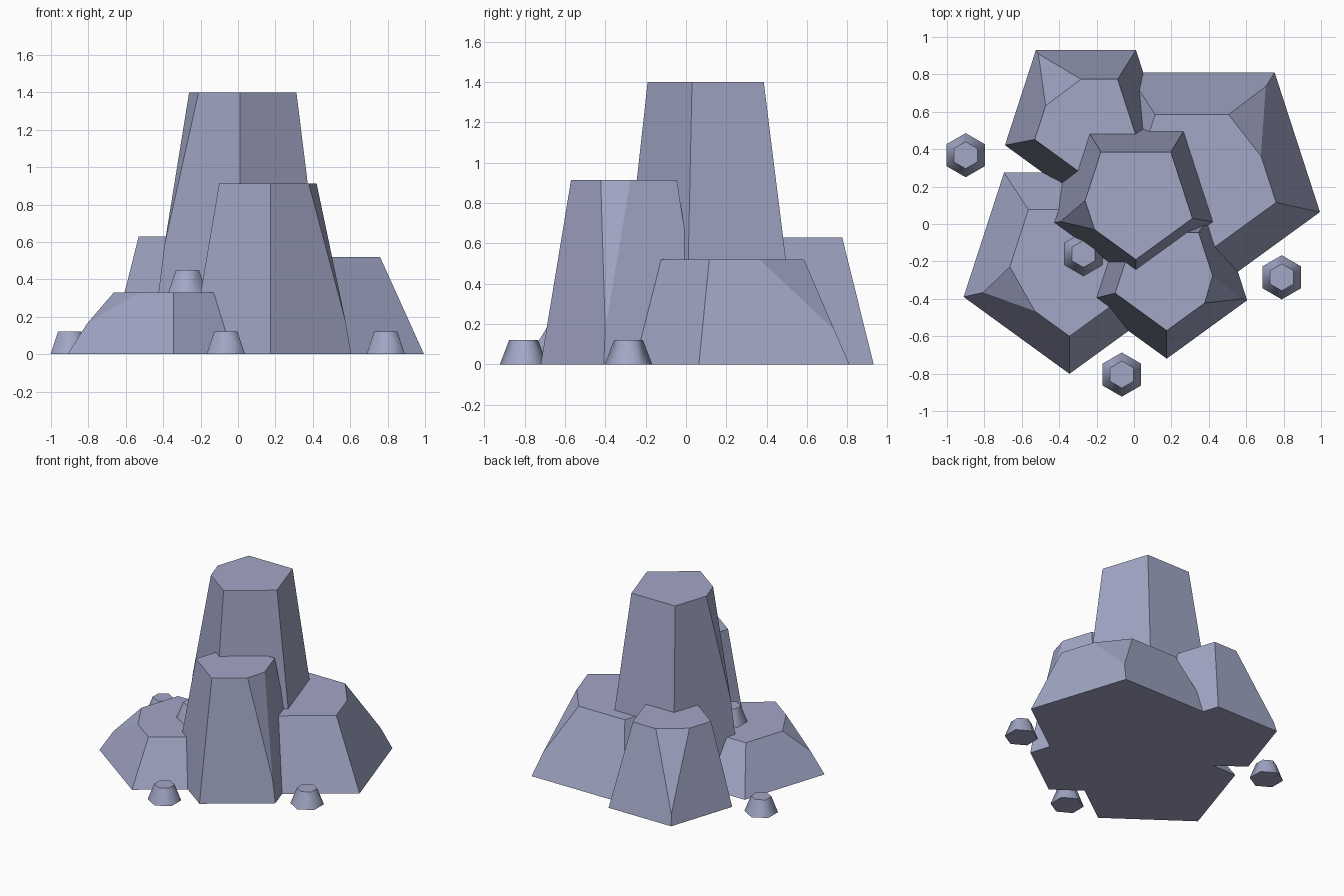
import bpy, bmesh, math
from mathutils import Vector

if "Cube" in bpy.data.objects:
    bpy.data.objects.remove(bpy.data.objects["Cube"])

stone = bpy.data.materials.new("blue_grey_stone")
stone.diffuse_color = (0.36, 0.385, 0.56, 1)
stone.use_nodes = True
stone.node_tree.nodes["Principled BSDF"].inputs["Base Color"].default_value = stone.diffuse_color


def ring(cx, cy, z, radius, sides):
    # regular polygon with one corner pointing to the front (-y)
    return [Vector((cx + radius * math.sin(2 * math.pi * i / sides),
                    cy - radius * math.cos(2 * math.pi * i / sides), z))
            for i in range(sides)]


def hull_object(name, points):
    # closed flat-faced solid around the points
    bm = bmesh.new()
    for p in points:
        bm.verts.new(p)
    bmesh.ops.convex_hull(bm, input=bm.verts[:])
    bmesh.ops.dissolve_limit(bm, angle_limit=math.radians(1),
                             verts=bm.verts[:], edges=bm.edges[:])
    bmesh.ops.recalc_face_normals(bm, faces=bm.faces[:])
    mesh = bpy.data.meshes.new(name)
    bm.to_mesh(mesh)
    bm.free()
    mesh.materials.append(stone)
    ob = bpy.data.objects.new(name, mesh)
    bpy.context.collection.objects.link(ob)
    return ob


def rock(name, x, y, radius, top_y, top_radius, height, corner, before, after, down):
    # five-sided tapered rock; one top corner is chipped off, the chip running
    # to shares of the two top edges and of the slanted edge below the corner
    low = ring(x, y, 0, radius, 5)
    high = ring(x, top_y, height, top_radius, 5)
    c = high[corner]
    chip = [c.lerp(high[corner - 1], before),
            c.lerp(high[(corner + 1) % 5], after),
            c.lerp(low[corner], down)]
    high.pop(corner)
    return hull_object(name, low + high + chip)


# Big rocks
rock("tall_centre_rock", 0.01, 0.155, 0.50, 0.128, 0.318, 1.40, 4, 0.27, 0.27, 0.585)
rock("front_rock", 0.175, -0.268, 0.452, -0.28, 0.29, 0.913, 1, 0.265, 0.29, 0.81)
rock("right_rock", 0.36, 0.27, 0.667, 0.245, 0.42, 0.52, 2, 0.47, 0.205, 0.67)
rock("back_rock", -0.257, 0.562, 0.455, 0.541, 0.288, 0.63, 3, 0.42, 0.44, 0.87)
rock("left_rock", -0.345, -0.206, 0.595, -0.226, 0.374, 0.33, 4, 0.27, 0.48, 0.5)

# Small pebbles with softly shaded sides
for n, (x, y, z) in enumerate([(-0.90, 0.368, 0), (0.79, -0.285, 0),
                               (-0.065, -0.805, 0), (-0.27, -0.16, 0.33)]):
    ob = hull_object(f"pebble_{n + 1}",
                     ring(x, y, z, 0.118, 6) + ring(x, y, z + 0.12, 0.072, 6))
    bpy.ops.object.select_all(action='DESELECT')
    ob.select_set(True)
    bpy.context.view_layer.objects.active = ob
    bpy.ops.object.shade_smooth_by_angle(angle=math.radians(62))
